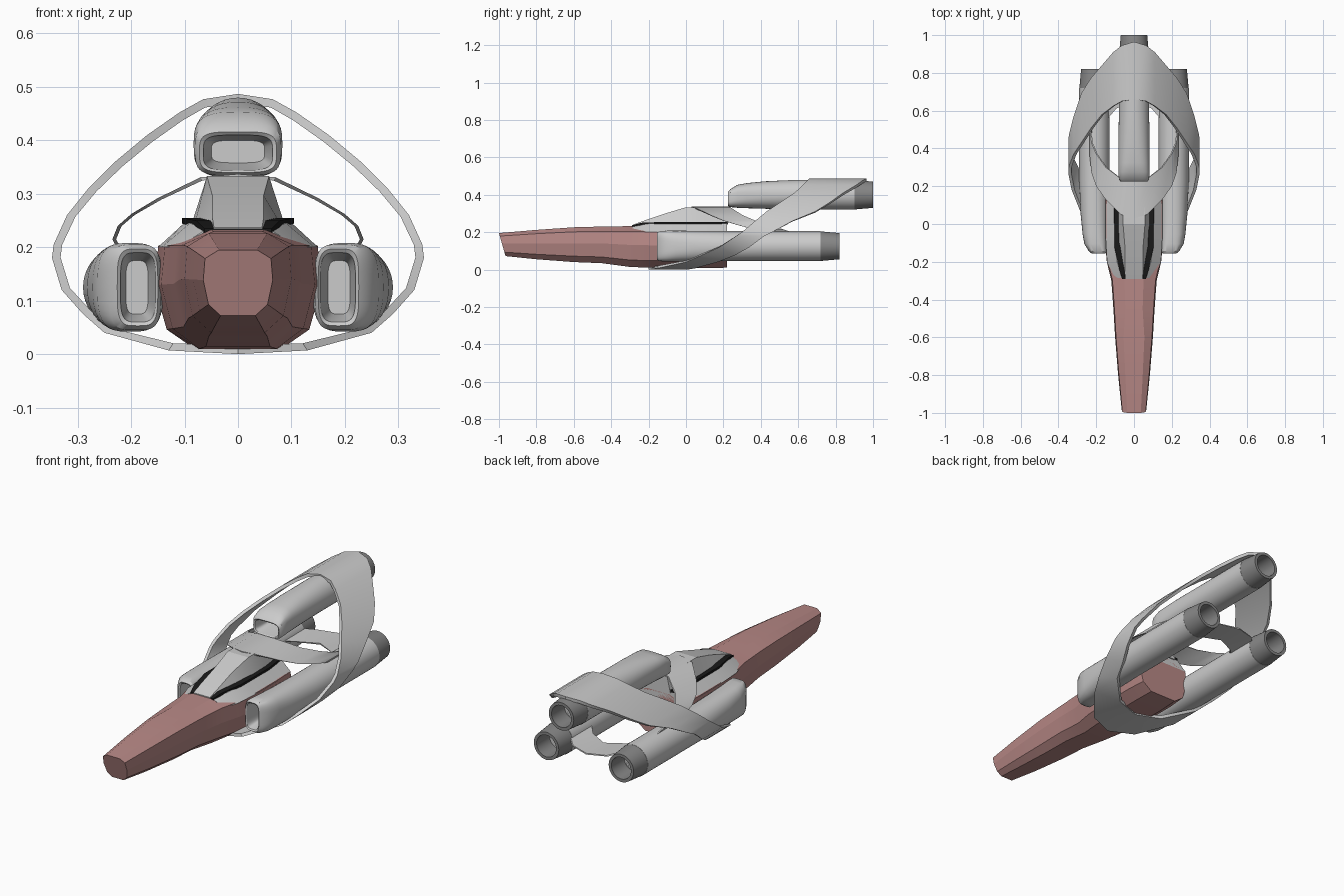
import bpy, bmesh, math
from mathutils import Vector, Matrix

if "Cube" in bpy.data.objects:
    bpy.data.objects.remove(bpy.data.objects["Cube"])


def material(name, color):
    m = bpy.data.materials.new(name)
    m.diffuse_color = (*color, 1)
    m.use_nodes = True
    m.node_tree.nodes["Principled BSDF"].inputs["Base Color"].default_value = m.diffuse_color
    return m


RED = material("hull_red", (0.48, 0.25, 0.24))
DARK = material("nozzle_grey", (0.24, 0.24, 0.24))
BLACK = material("trim_black", (0.01, 0.01, 0.01))


def loft(name, rings, mat=None, closed=False, matrix=None, angle=30):
    """Skin a list of equal-length point rings into one solid."""
    bm = bmesh.new()
    vs = [[bm.verts.new(p) for p in r] for r in rings]
    n = len(vs[0])
    pairs = list(zip(vs, vs[1:])) + ([(vs[-1], vs[0])] if closed else [])
    for a, b in pairs:
        for i in range(n):
            j = (i + 1) % n
            bm.faces.new((a[i], a[j], b[j], b[i]))
    if not closed:
        bm.faces.new(vs[0])
        bm.faces.new(vs[-1])
    bmesh.ops.recalc_face_normals(bm, faces=bm.faces)
    if matrix:
        bmesh.ops.transform(bm, matrix=matrix, verts=bm.verts)
    me = bpy.data.meshes.new(name)
    bm.to_mesh(me)
    bm.free()
    ob = bpy.data.objects.new(name, me)
    bpy.context.collection.objects.link(ob)
    if mat:
        me.materials.append(mat)
    bpy.ops.object.select_all(action='DESELECT')
    ob.select_set(True)
    bpy.context.view_layer.objects.active = ob
    bpy.ops.object.shade_smooth_by_angle(angle=math.radians(angle))
    return ob


def mirrored(half, y):
    """Close a right-hand half profile (x, z) across x = 0."""
    pts = [(x, y, z) for x, z in half]
    return pts + [(-x, y, z) for x, z in reversed(half)]


# Hull: ten-sided sections, (y, half width, bottom, top)
hull = []
for y, w, b, t in [(-1, .065, .072, .195), (-.8, .084, .055, .212), (-.6, .1, .04, .226),
                   (-.45, .109, .034, .23), (-.3, .12, .014, .232), (-.2, .144, .01, .232),
                   (-.05, .157, .008, .232), (.12, .157, .008, .232), (.22, .148, .01, .23)]:
    h = t - b
    k = 0.42 if w > .1 else 0.55
    half = [(w * k, t), (w * .95, b + h * .87), (w, b + h * .54), (w * .85, b + h * .17), (w * .5, b)]
    ring = mirrored(half, y)
    if y == -1:     # raked nose face
        ring = [(x, -1 + .035 * (t - z) / h, z) for x, _, z in ring]
    hull.append(ring)
loft("hull", hull, RED, angle=15)


# Canopy stack: (y, bottom half width, bottom z, top half width, top z)
def slab(name, secs, mat=None):
    loft(name, [mirrored([(w1, z1), (w0, z0)], y) for y, w0, z0, w1, z1 in secs], mat, angle=15)


slab("canopy_base", [(-.285, .113, .2, .06, .233), (-.2, .143, .2, .09, .245),
                     (-.08, .15, .2, .1, .246), (.1, .15, .2, .1, .246), (.22, .142, .2, .09, .246)])
slab("canopy_trim", [(-.29, .063, .222, .063, .235), (-.24, .078, .238, .078, .25),
                     (-.12, .104, .244, .104, .255), (.1, .105, .244, .105, .255),
                     (.222, .09, .244, .09, .255)], BLACK)
slab("canopy_top", [(-.29, .05, .22, .045, .237), (-.24, .062, .235, .048, .256),
                    (-.12, .082, .24, .048, .297), (0, .088, .24, .058, .333),
                    (.1, .086, .24, .058, .332), (.225, .07, .24, .05, .325)])


# Engines: rounded intake blending into a round tube with a hollow nozzle
def section(y, w, b, t, e):
    c, h, pts = (t + b) / 2, (t - b) / 2, []
    for i in range(40):
        a = 2 * math.pi * i / 40
        s, k = math.sin(a), math.cos(a)
        pts.append((w * math.copysign(abs(k) ** (2 / e), k), y,
                    c + h * math.copysign(abs(s) ** (2 / e), s)))
    return pts


def engine(name, x, z, front, rear, roll):
    m = Matrix.Translation((x, 0, z)) @ Matrix.Rotation(math.radians(roll), 4, 'Y')
    body = [(.1, .05, -.042, 0, 4), (.03, .06, -.053, .008, 4), (.005, .065, -.056, .01, 4),
            (0, .072, -.06, .016, 4), (.012, .08, -.066, .03, 4), (.05, .083, -.07, .053, 3.2),
            (.1, .083, -.072, .062, 2.7), (.2, .082, -.075, .072, 2.3), (.38, .08, -.08, .08, 2)]
    rings = [section(front + s[0], *s[1:]) for s in body]
    loft(name, rings + [section(rear - .1, .08, -.08, .08, 2)], None, matrix=m)
    tube = [(.1, .079), (0, .07), (0, .055), (.13, .052)]
    loft(name + "_nozzle", [section(rear - d, r, -r, r, 2) for d, r in tube], DARK, matrix=m)


engine("top_engine", 0, .4, .225, 1, 0)
for side, tag in ((1, "right"), (-1, "left")):
    engine(tag + "_engine", side * .21, .125, -.155, .82, side * 90)


# Hoop bands: half outline (x, z, front y, rear y) from top to bottom
def hoop(name, half, zc, thick):
    rings = []
    loop = half + [(-x, z, f, r) for x, z, f, r in half[-2:0:-1]]
    for x, z, f, r in loop:
        v = Vector((x, z - zc))
        i = v * (1 - thick / v.length)
        rings.append([(x, f, z), (x, r, z), (i.x, r, i.y + zc), (i.x, f, i.y + zc)])
    loft(name, rings, closed=True)


hoop("large_hoop", [(0, .487, .66, .965), (.065, .477, .65, .945), (.11, .452, .625, .91),
                    (.17, .41, .58, .84), (.23, .36, .505, .77), (.28, .31, .43, .69),
                    (.32, .26, .37, .57), (.345, .205, .305, .47), (.348, .18, .27, .42),
                    (.33, .12, .18, .34), (.29, .075, .08, .26), (.25, .04, 0, .17),
                    (.13, .007, -.15, .05), (0, 0, -.2, .01)], .2, .016)
hoop("small_hoop", [(0, .337, .03, .235), (.07, .331, .05, .24), (.15, .292, .13, .3),
                    (.2, .262, .2, .37), (.225, .24, .27, .43), (.235, .215, .36, .52),
                    (.22, .185, .45, .61), (.17, .155, .53, .7), (.1, .135, .61, .77),
                    (0, .13, .66, .8)], .22, .007)
